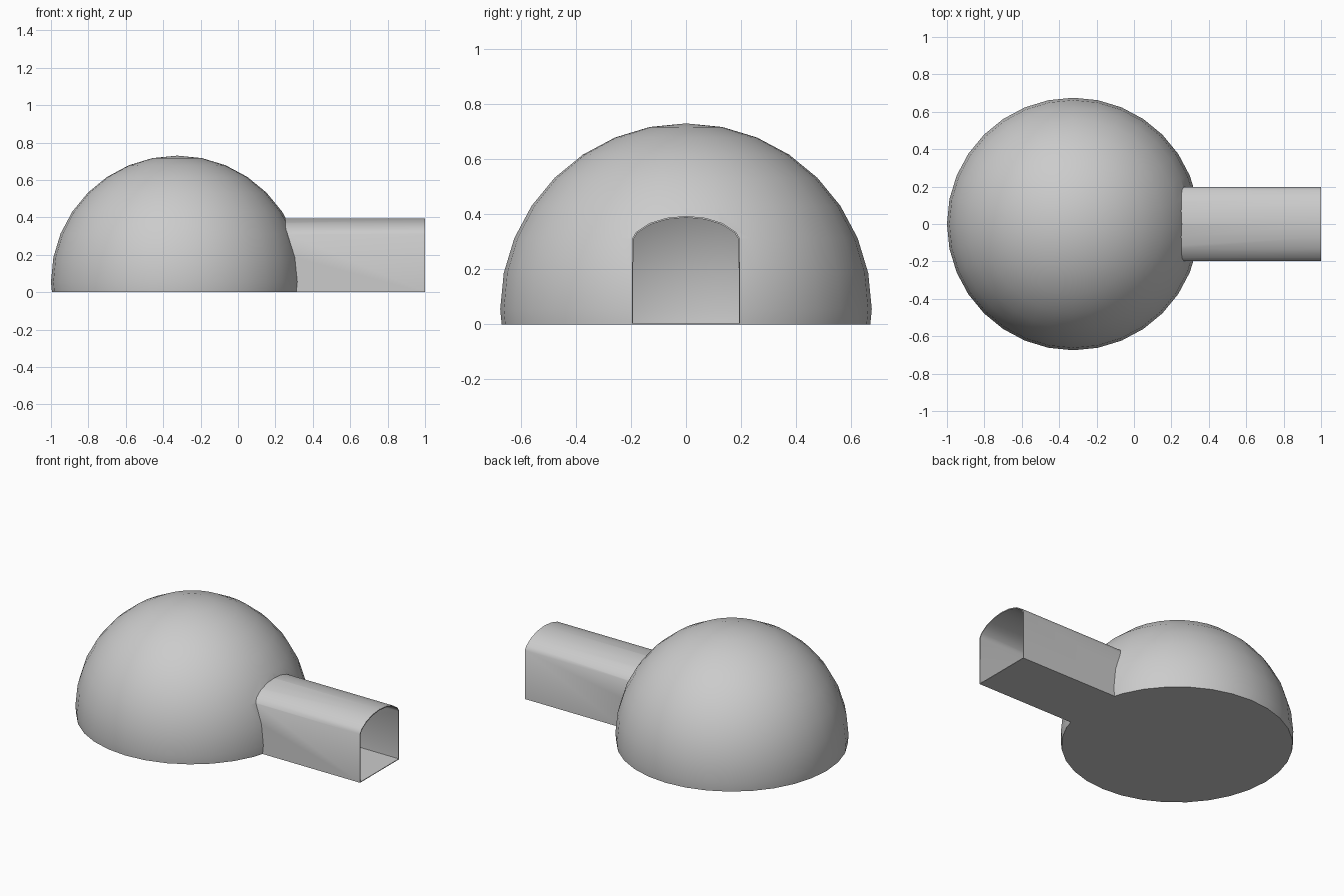
import bpy
import bmesh
from math import radians
from mathutils import Matrix

if "Cube" in bpy.data.objects:
    bpy.data.objects.remove(bpy.data.objects["Cube"])

CX, CZ, R = -0.325, 0.055, 0.675   # dome centre and radius
WALL = 0.006


def make_object(name, bm):
    bmesh.ops.recalc_face_normals(bm, faces=bm.faces)
    mesh = bpy.data.meshes.new(name)
    bm.to_mesh(mesh)
    bm.free()
    ob = bpy.data.objects.new(name, mesh)
    bpy.context.collection.objects.link(ob)
    return ob


def apply_modifier(ob, mod):
    bpy.context.view_layer.objects.active = ob
    bpy.ops.object.modifier_apply(modifier=mod.name)


# Dome: full sphere, trimmed at the ground later
bm = bmesh.new()
bmesh.ops.create_uvsphere(bm, u_segments=32, v_segments=16, radius=R,
                          matrix=Matrix.Translation((CX, 0, CZ)))
shelter = make_object("dome_with_entrance_tunnel", bm)

# Entrance tunnel: arched profile extruded along x
half = [(0.197, -0.1), (0.197, 0.31), (0.181, 0.336), (0.132, 0.368), (0.07, 0.387)]
profile = half + [(0, 0.394)] + [(-y, z) for y, z in reversed(half)]
bm = bmesh.new()
face = bm.faces.new([bm.verts.new((0, y, z)) for y, z in profile])
ext = bmesh.ops.extrude_face_region(bm, geom=[face], use_keep_orig=True)
for v in ext["geom"]:
    if isinstance(v, bmesh.types.BMVert):
        v.co.x = 1.0
tunnel = make_object("entrance_tunnel", bm)

# Join both into one volume
union = shelter.modifiers.new("join", 'BOOLEAN')
union.operation = 'UNION'
union.solver = 'EXACT'
union.object = tunnel
apply_modifier(shelter, union)
bpy.data.objects.remove(tunnel)

# Trim at the ground, close with a flat floor, open the tunnel mouth
bm = bmesh.new()
bm.from_mesh(shelter.data)
bmesh.ops.bisect_plane(bm, geom=bm.verts[:] + bm.edges[:] + bm.faces[:],
                       plane_co=(0, 0, 0), plane_no=(0, 0, 1), clear_inner=True)
bmesh.ops.contextual_create(bm, geom=[e for e in bm.edges if e.is_boundary])
bmesh.ops.recalc_face_normals(bm, faces=bm.faces)
mouth = [f for f in bm.faces if all(v.co.x > 0.999 for v in f.verts)]
bmesh.ops.delete(bm, geom=mouth, context='FACES_ONLY')
bm.to_mesh(shelter.data)
bm.free()

# Thin walls
shell = shelter.modifiers.new("thin_walls", 'SOLIDIFY')
shell.thickness = WALL
shell.offset = -1
apply_modifier(shelter, shell)

shelter.select_set(True)
bpy.context.view_layer.objects.active = shelter
bpy.ops.object.shade_smooth_by_angle(angle=radians(40))
